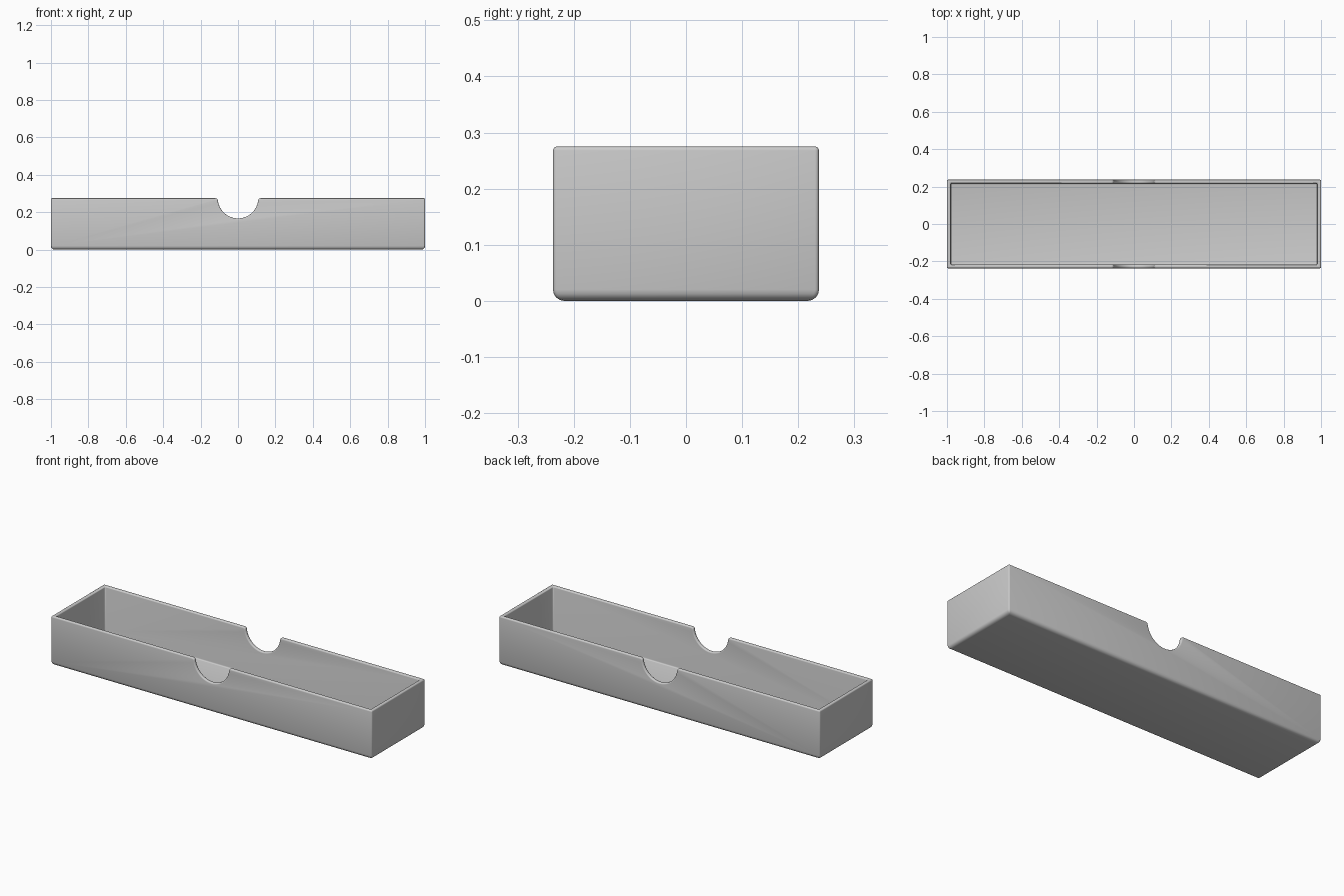
import bpy, bmesh, math

if "Cube" in bpy.data.objects:
    bpy.data.objects.remove(bpy.data.objects["Cube"], do_unlink=True)

HX, HY, H = 1.0, 0.237, 0.275     # outer half sizes and height
WALL, R, LIP = 0.02, 0.108, 0.014  # wall, notch radius, lip fillet
EDGE = 0.02                        # rounding of the bottom edge


def new_object(name, bm):
    mesh = bpy.data.meshes.new(name)
    bmesh.ops.recalc_face_normals(bm, faces=bm.faces)
    bm.to_mesh(mesh)
    bm.free()
    obj = bpy.data.objects.new(name, mesh)
    bpy.context.collection.objects.link(obj)
    return obj


def arc(cx, cz, r, a0, a1, n):
    steps = [a0 + (a1 - a0) * i / n for i in range(n + 1)]
    return [(cx + r * math.cos(a), cz + r * math.sin(a)) for a in steps]


# Front outline with a finger notch whose lips blend into the rim
lip_x = math.sqrt((R + LIP) ** 2 - LIP ** 2)
dip = math.atan2(LIP, lip_x)
lip = arc(lip_x, H - LIP, LIP, math.pi / 2, math.pi - dip, 5)
bowl = arc(0, H, R, -dip, dip - math.pi, 28)
left_lip = [(-x, z) for x, z in reversed(lip)]
outline = [(-HX, 0), (HX, 0), (HX, H)] + lip + bowl[1:-1] + left_lip + [(-HX, H)]

# Solid block extruded from the outline
bm = bmesh.new()
face = bm.faces.new([bm.verts.new((x, -HY, z)) for x, z in outline])
grown = bmesh.ops.extrude_face_region(bm, geom=[face])["geom"]
bmesh.ops.translate(bm, vec=(0, 2 * HY, 0),
                    verts=[v for v in grown if isinstance(v, bmesh.types.BMVert)])
tray = new_object("tray", bm)

# Cavity cutter
bm = bmesh.new()
bmesh.ops.create_cube(bm, size=1)
bmesh.ops.scale(bm, vec=(2 * (HX - WALL), 2 * (HY - WALL), 1), verts=bm.verts)
bmesh.ops.translate(bm, vec=(0, 0, WALL + 0.5), verts=bm.verts)
cutter = new_object("cavity_cutter", bm)
cutter.hide_render = True

cut = tray.modifiers.new("cavity", "BOOLEAN")
cut.operation, cut.object, cut.solver = "DIFFERENCE", cutter, "EXACT"
bpy.context.view_layer.objects.active = tray
tray.select_set(True)
bpy.ops.object.modifier_apply(modifier=cut.name)
bpy.data.objects.remove(cutter, do_unlink=True)

# Bottom edges get a wide rounding, all other sharp edges a fine one
bm = bmesh.new()
bm.from_mesh(tray.data)
weight = bm.edges.layers.float.new("bevel_weight_edge")
for e in bm.edges:
    if e.calc_face_angle(0) > math.radians(50):
        e[weight] = 1.0 if all(v.co.z < 0.001 for v in e.verts) else 0.35
bm.to_mesh(tray.data)
bm.free()
bevel = tray.modifiers.new("rounding", "BEVEL")
bevel.limit_method, bevel.width, bevel.segments = "WEIGHT", EDGE, 4
bevel.use_clamp_overlap = False
bpy.ops.object.modifier_apply(modifier=bevel.name)
bpy.ops.object.shade_smooth_by_angle(angle=math.radians(35))

# Plain grey
grey = bpy.data.materials.new("plain_grey")
grey.use_nodes = True
colour = (0.6, 0.6, 0.6, 1)
grey.diffuse_color = colour
grey.node_tree.nodes["Principled BSDF"].inputs["Base Color"].default_value = colour
tray.data.materials.clear()
tray.data.materials.append(grey)
